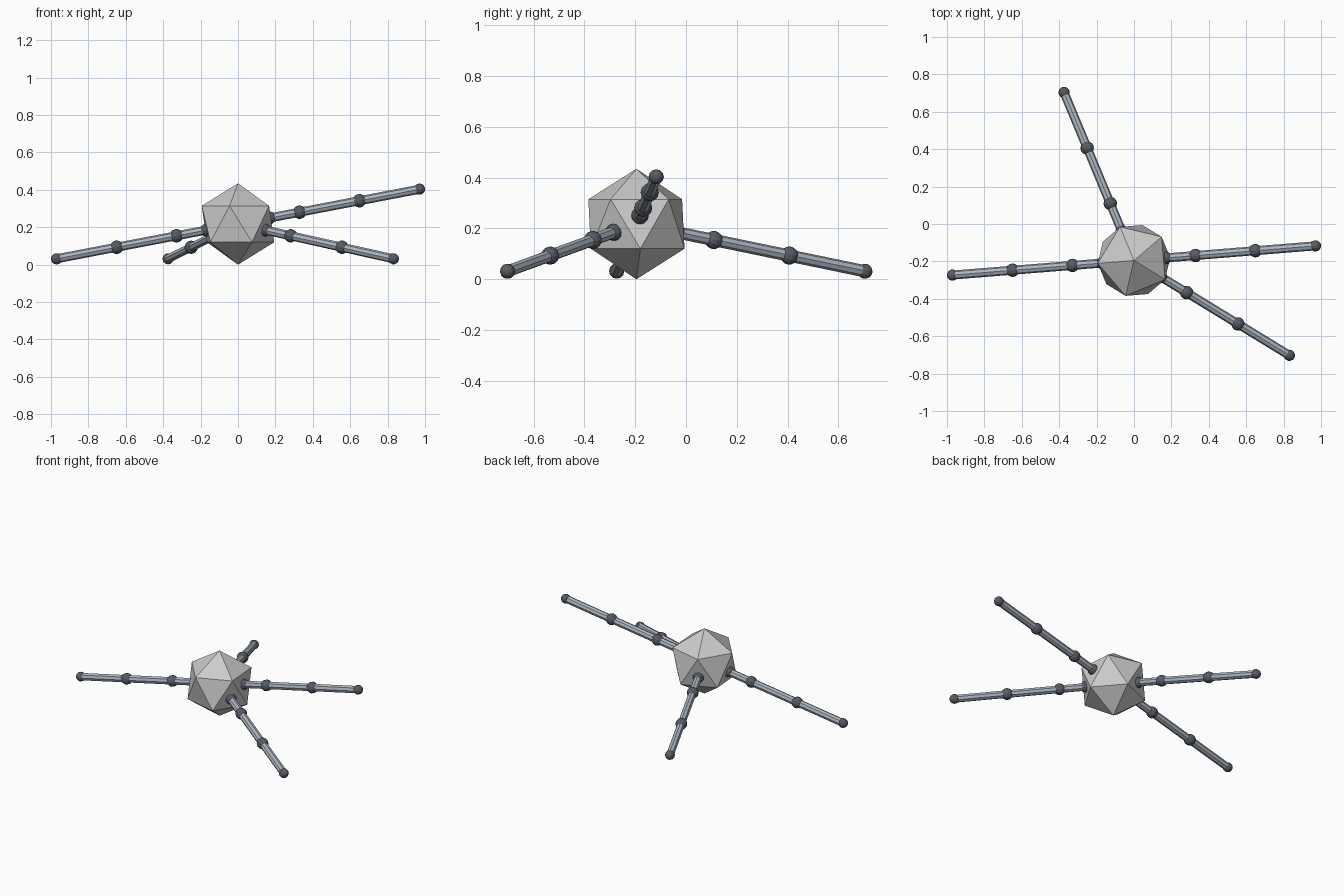
import bpy
from math import radians, pi, sqrt, atan
from mathutils import Vector, Matrix

if "Cube" in bpy.data.objects:
    bpy.data.objects.remove(bpy.data.objects["Cube"])

R = 0.2175                               # body circumradius
CENTER = Vector((0, -0.195, R))
TURN = 4.6                               # body rotation about z, degrees
TILT = pi / 2 - 1.3821                   # elevation of side face normals (10.8 degrees)


def colour(name, rgb):
    m = bpy.data.materials.new(name)
    m.diffuse_color = (*rgb, 1)
    m.use_nodes = True
    m.node_tree.nodes["Principled BSDF"].inputs["Base Color"].default_value = m.diffuse_color
    return m


steel = colour("limb_steel", (0.42, 0.47, 0.54))
dark = colour("joint_dark", (0.10, 0.11, 0.13))


def finish(name, mat=None, smooth=False):
    ob = bpy.context.object
    ob.name = name
    if mat:
        ob.data.materials.append(mat)
    if smooth:
        bpy.ops.object.shade_smooth()
    return ob


# Body: icosahedron with exact regular vertices
bpy.ops.mesh.primitive_ico_sphere_add(subdivisions=1, radius=R, location=CENTER)
body = finish("body")
ring = [v.co for v in body.data.vertices if 0 < v.co.z < 0.9 * R]
start = min((v.to_2d().angle_signed(Vector((1, 0))) for v in ring), key=abs)
body.rotation_euler.z = radians(TURN + 36) - start


def limb(name, angle, up):
    """Jointed limb leaving the body along a face normal."""
    rot = Matrix.Rotation(radians(angle), 3, 'Z') @ Matrix.Rotation(-up * TILT, 3, 'Y')
    axis = rot @ Vector((1, 0, 0))
    # dark ball joints and smaller tip
    stops = [(0.173, 0.034), (0.336, 0.036), (0.663, 0.036), (0.991, 0.030)]
    for i, (d, r) in enumerate(stops):
        bpy.ops.mesh.primitive_uv_sphere_add(segments=12, ring_count=8, radius=r,
                                             location=CENTER + axis * d,
                                             rotation=axis.to_track_quat('Z', 'Y').to_euler())
        finish(f"{name}_joint_{i}", dark)
    # eight-sided rods between joints
    for i in range(3):
        a, b = stops[i][0], stops[i + 1][0]
        bpy.ops.mesh.primitive_cylinder_add(vertices=8, radius=0.024, depth=b - a,
                                            location=CENTER + axis * (a + b) / 2,
                                            rotation=axis.to_track_quat('Z', 'Y').to_euler())
        finish(f"{name}_rod_{i}", steel)


# Limbs: one raised, three resting low
limb("right_limb", TURN, 1)
limb("back_limb", TURN + 108, -1)
limb("left_limb", TURN + 180, -1)
limb("front_limb", TURN + 324, -1)
